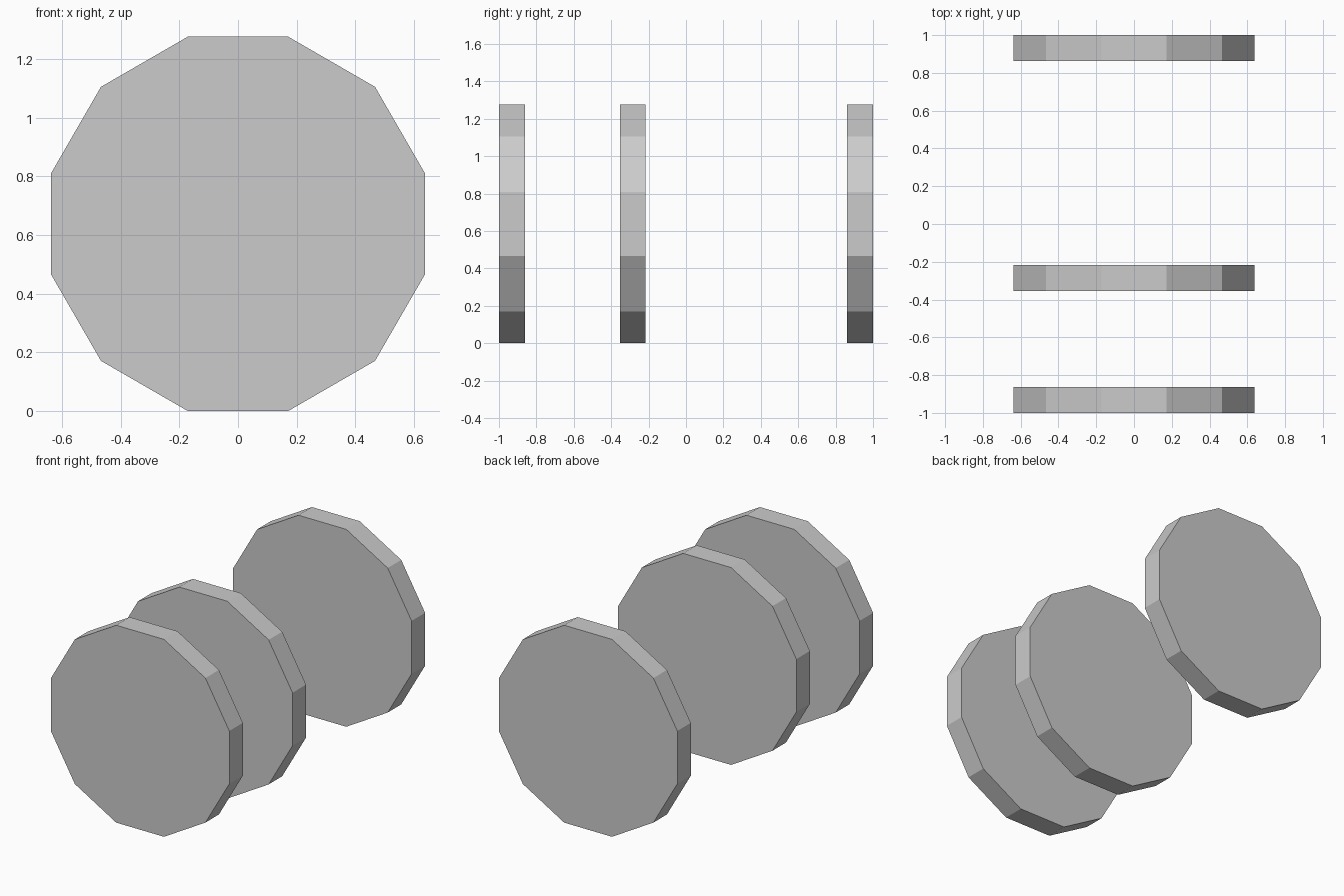
import bpy
from math import pi, cos, radians
from mathutils import Matrix

if "Cube" in bpy.data.objects:
    bpy.data.objects.remove(bpy.data.objects["Cube"])

APOTHEM = 0.638
THICK = 0.138
RADIUS = APOTHEM / cos(radians(15))


def disc(name, y):
    """Flat-sided 12-gon disc with its axis along y, a flat side at top and bottom."""
    bpy.ops.mesh.primitive_cylinder_add(vertices=12, radius=RADIUS, depth=THICK)
    ob = bpy.context.object
    ob.name = name
    ob.data.transform(Matrix.Rotation(pi / 2, 4, 'X') @ Matrix.Rotation(radians(15), 4, 'Z'))
    ob.location = (0, y, APOTHEM)
    return ob


# Three identical discs spaced along the y axis
for name, y in (("front_disc", -1 + THICK / 2),
                ("middle_disc", -0.285),
                ("back_disc", 1 - THICK / 2)):
    disc(name, y)
